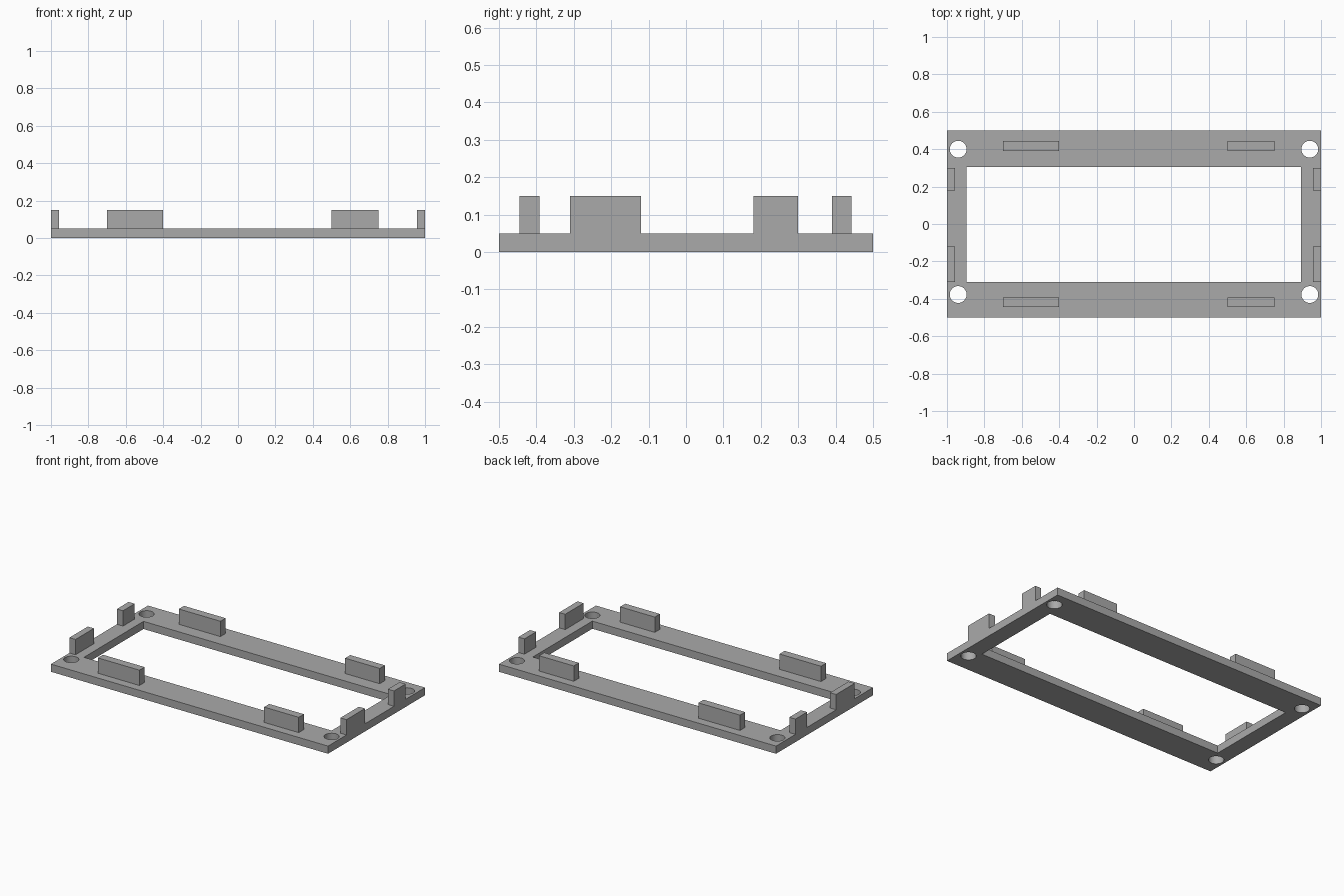
import bpy
import math

if "Cube" in bpy.data.objects:
    bpy.data.objects.remove(bpy.data.objects["Cube"])

GREY = bpy.data.materials.new("grey")
GREY.diffuse_color = (0.402, 0.402, 0.402, 1.0)
GREY.use_nodes = True
GREY.node_tree.nodes["Principled BSDF"].inputs["Base Color"].default_value = GREY.diffuse_color

BASE_H = 0.05
TAB_H = 0.15


def rectangle(x0, x1, y0, y1):
    return [(x0, y0), (x1, y0), (x1, y1), (x0, y1)]


def circle(cx, cy, r, sides=40):
    return [(cx + r * math.cos(2 * math.pi * i / sides),
             cy + r * math.sin(2 * math.pi * i / sides)) for i in range(sides)]


def plate(name, outlines, z0, z1):
    """Extruded flat profile; inner outlines become holes."""
    curve = bpy.data.curves.new(name, 'CURVE')
    curve.dimensions = '2D'
    curve.fill_mode = 'BOTH'
    curve.extrude = (z1 - z0) / 2
    for points in outlines:
        spline = curve.splines.new('POLY')
        spline.points.add(len(points) - 1)
        for p, (x, y) in zip(spline.points, points):
            p.co = (x, y, 0, 1)
        spline.use_cyclic_u = True
    obj = bpy.data.objects.new(name, curve)
    obj.location.z = (z0 + z1) / 2
    bpy.context.collection.objects.link(obj)
    bpy.ops.object.select_all(action='DESELECT')
    obj.select_set(True)
    bpy.context.view_layer.objects.active = obj
    bpy.ops.object.convert(target='MESH')
    obj = bpy.context.view_layer.objects.active
    obj.data.materials.clear()
    obj.data.materials.append(GREY)
    bpy.ops.object.shade_smooth_by_angle(angle=math.radians(30))
    return obj


def box(name, x0, x1, y0, y1, z0, z1):
    bpy.ops.mesh.primitive_cube_add(
        size=1, location=((x0 + x1) / 2, (y0 + y1) / 2, (z0 + z1) / 2))
    obj = bpy.context.active_object
    obj.name = name
    obj.scale = (x1 - x0, y1 - y0, z1 - z0)
    obj.data.materials.append(GREY)
    return obj


# Base frame with a rectangular opening and four corner screw holes
holes = [circle(x, y, 0.045) for x in (-0.94, 0.94) for y in (-0.377, 0.4)]
plate("base_frame",
      [rectangle(-1, 1, -0.5, 0.5), rectangle(-0.895, 0.893, -0.31, 0.304)] + holes,
      0, BASE_H)

# Upright tabs along the long rails
for row, y0, y1 in (("front", -0.445, -0.392), ("back", 0.39, 0.443)):
    box(row + "_left_tab", -0.70, -0.40, y0, y1, BASE_H, TAB_H)
    box(row + "_right_tab", 0.50, 0.75, y0, y1, BASE_H, TAB_H)

# Upright tabs flush with the outer edge of the short rails
for side, x0, x1 in (("left", -1, -0.956), ("right", 0.956, 1)):
    box(side + "_front_end_tab", x0, x1, -0.31, -0.12, BASE_H, TAB_H)
    box(side + "_back_end_tab", x0, x1, 0.18, 0.30, BASE_H, TAB_H)
